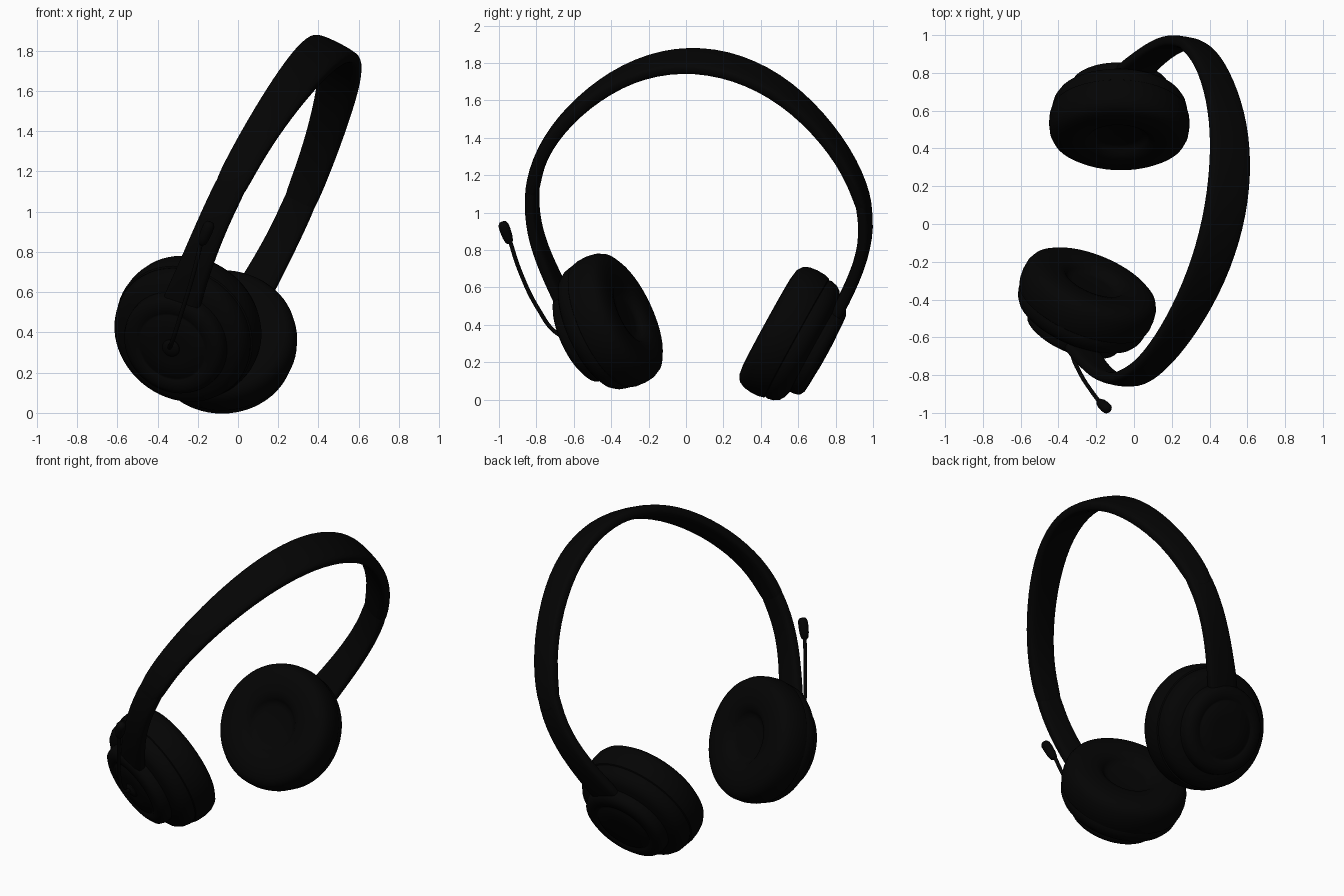
import bpy, bmesh, math
from mathutils import Vector

cube = bpy.data.objects.get("Cube")
if cube:
    bpy.data.objects.remove(cube, do_unlink=True)


def material(name, value):
    mat = bpy.data.materials.new(name)
    mat.use_nodes = True
    color = (value, value, value, 1)
    mat.diffuse_color = color
    mat.node_tree.nodes["Principled BSDF"].inputs["Base Color"].default_value = color
    return mat


black = material("matte black", 0.0012)


def finish(bm, name, subdivisions=0, angle=40):
    bmesh.ops.recalc_face_normals(bm, faces=bm.faces)
    mesh = bpy.data.meshes.new(name)
    bm.to_mesh(mesh)
    bm.free()
    obj = bpy.data.objects.new(name, mesh)
    bpy.context.collection.objects.link(obj)
    mesh.materials.append(black)
    if subdivisions:
        mod = obj.modifiers.new("smooth", "SUBSURF")
        mod.levels = mod.render_levels = subdivisions
    bpy.ops.object.select_all(action="DESELECT")
    obj.select_set(True)
    bpy.context.view_layer.objects.active = obj
    bpy.ops.object.shade_smooth_by_angle(angle=math.radians(angle))
    return obj


def bridge(bm, rings):
    """Join rings of vertices into a tube with closed ends."""
    n = len(rings[0])
    for a, b in zip(rings, rings[1:]):
        for i in range(n):
            j = (i + 1) % n
            bm.faces.new((a[i], a[j], b[j], b[i]))
    bm.faces.new(rings[0])
    bm.faces.new(rings[-1])


def revolve(name, profile, center, axis, angle=40, sides=64):
    """Turn a (radius, height) profile around an axis."""
    rot = Vector(axis).to_track_quat("Z", "Y")
    bm = bmesh.new()
    rings = []
    for r, h in profile:
        ring = []
        for i in range(sides):
            a = math.tau * i / sides
            p = Vector((r * math.cos(a), r * math.sin(a), h))
            ring.append(bm.verts.new(rot @ p + Vector(center)))
        rings.append(ring)
    bridge(bm, rings)
    return finish(bm, name, angle=angle)


# Headband path as (y, z, half width); it lies in one tilted plane
PLANE = Vector((0.88, -0.18, -0.44)).normalized()
PATH = [(-.612, .45, .105), (-.69, .6, .092), (-.755, .74, .082), (-.805, .88, .078),
        (-.83, 1.04, .077), (-.81, 1.23, .08), (-.715, 1.42, .085), (-.53, 1.615, .097),
        (-.28, 1.77, .11), (0, 1.828, .118), (.28, 1.782, .118), (.54, 1.645, .107),
        (.765, 1.42, .092), (.915, 1.18, .084), (.975, .95, .08), (.94, .74, .085),
        (.85, .54, .095), (.758, .375, .11)]
points = [Vector(((-.35 + .19 * y + .42 * z) / .88, y, z)) for y, z, w in PATH]


def strap(name, first, last, thickness, extra):
    """Loft a rounded flat section along part of the path."""
    bm = bmesh.new()
    rings = []
    for i in range(first, last + 1):
        a, b = points[max(i - 1, 0)], points[min(i + 1, len(points) - 1)]
        out = (b - a).normalized().cross(PLANE).normalized()
        w, t = PATH[i][2] + extra, thickness
        section = [(w, t * .4), (w * .85, t), (-w * .85, t), (-w, t * .4),
                   (-w, -t * .4), (-w * .85, -t), (w * .85, -t), (w, -t * .4)]
        rings.append([bm.verts.new(points[i] + PLANE * u + out * v) for u, v in section])
    bridge(bm, rings)
    return finish(bm, name, 2, 60)


strap("headband", 4, 14, .038, .002)
strap("front_arm", 0, 5, .035, 0)
strap("back_arm", 13, 17, .035, 0)

# Ear cups: padded cushion inside, stepped shell outside
CUSHION = [(.02, -.045), (.11, -.044), (.135, -.04), (.15, -.025), (.168, -.007), (.205, .004),
           (.27, .005), (.32, -.002), (.35, -.022), (.366, -.055), (.372, -.1),
           (.37, -.145), (.362, -.175), (.35, -.182), (.05, -.182)]
SHELL = [(.05, -.16), (.353, -.17), (.358, -.195), (.35, -.228), (.332, -.256), (.305, -.272),
         (.268, -.282), (.266, -.312), (.257, -.336), (.232, -.35), (.188, -.354), (.18, -.348),
         (.172, -.348), (.164, -.354), (.09, -.359), (.02, -.36)]
CUPS = {"front": ((-.207, -.292, .467), (.35, .85, .4)),
        "back": ((-.08, .437, .413), (-.02, -.875, .48))}
for side, (center, axis) in CUPS.items():
    revolve(side + "_ear_cushion", CUSHION, center, axis)
    revolve(side + "_ear_shell", SHELL, center, axis, 50)

# Microphone pivot on the front shell
center, axis = (Vector(v) for v in CUPS["front"])
pivot = center - axis.normalized() * .355
revolve("microphone_pivot", [(.045, .03), (.045, -.01), (.035, -.02), (.01, -.023)],
        pivot, axis, sides=32)

# Microphone boom
boom_path = [(-.34, -.61, .325), (-.327, -.69, .355), (-.285, -.79, .485),
             (-.225, -.885, .68), (-.18, -.945, .86)]
curve = bpy.data.curves.new("microphone_boom", "CURVE")
curve.dimensions = "3D"
curve.bevel_depth = .011
curve.bevel_resolution = 3
curve.use_fill_caps = True
spline = curve.splines.new("BEZIER")
spline.bezier_points.add(len(boom_path) - 1)
for bp, co in zip(spline.bezier_points, boom_path):
    bp.co = co
    bp.handle_left_type = bp.handle_right_type = "AUTO"
curve.materials.append(black)
bpy.context.collection.objects.link(bpy.data.objects.new("microphone_boom", curve))

# Microphone tip
TIP = [(.01, -.065), (.021, -.055), (.027, -.025), (.029, .015), (.028, .045), (.02, .06), (.004, .064)]
revolve("microphone_tip", TIP, (-.16, -.962, .893), (.35, -.3, .85), 60, 24)
